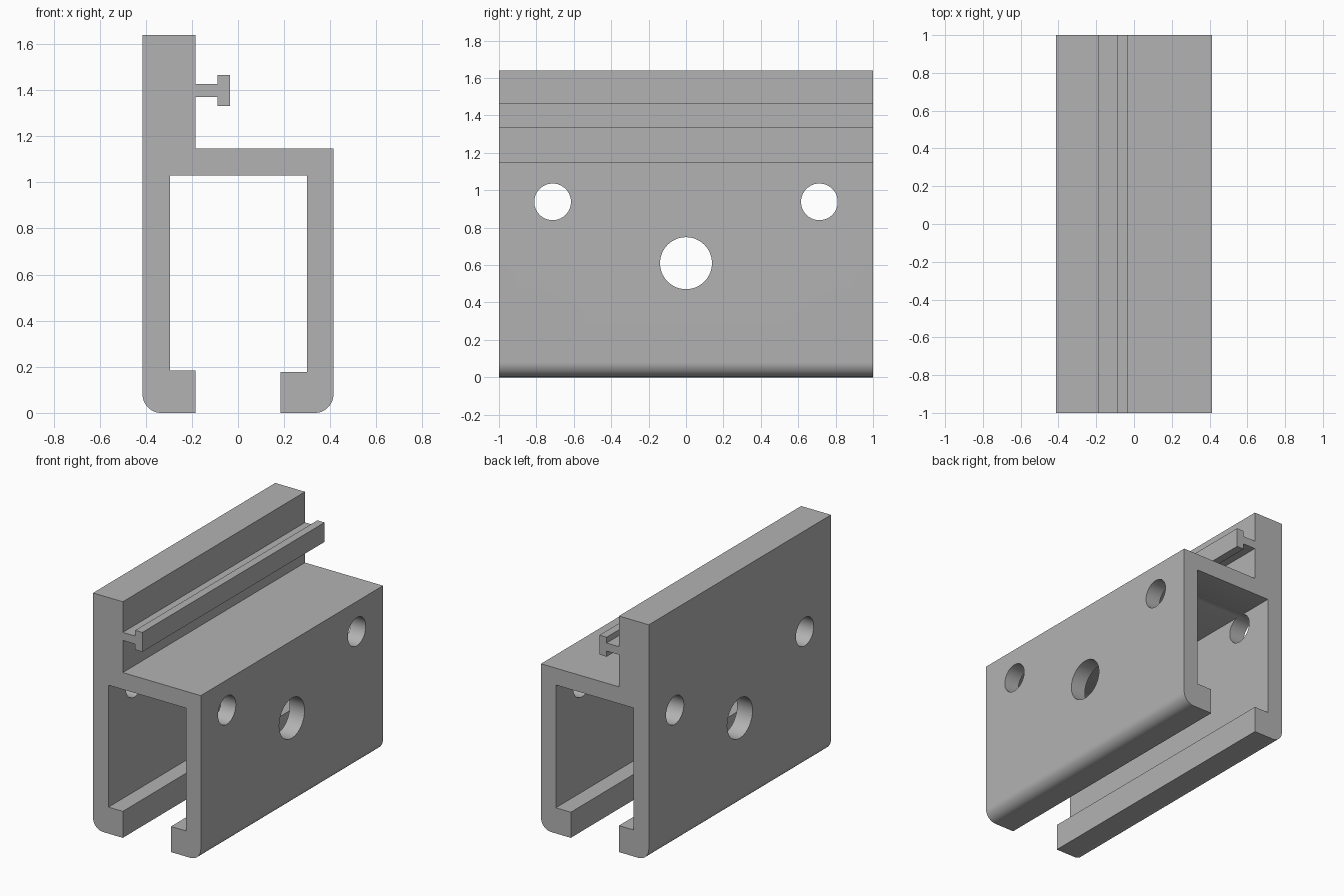
import bpy, bmesh, math

old = bpy.data.objects.get("Cube")
if old:
    bpy.data.objects.remove(old, do_unlink=True)

grey = bpy.data.materials.new("plain grey")
grey.use_nodes = True
colour = (0.45, 0.45, 0.45, 1)
grey.diffuse_color = colour
grey.node_tree.nodes["Principled BSDF"].inputs["Base Color"].default_value = colour


def arc(cx, cz, r, start, end, steps=12):
    """Points of a rounded corner in the x-z plane, angles in degrees."""
    angles = [math.radians(start + (end - start) * i / steps) for i in range(steps + 1)]
    return [(cx + r * math.cos(a), cz + r * math.sin(a)) for a in angles]


def extrude_profile(name, points, y0, y1):
    """Closed x-z outline extruded along y."""
    bm = bmesh.new()
    face = bm.faces.new([bm.verts.new((x, y0, z)) for x, z in points])
    result = bmesh.ops.extrude_face_region(bm, geom=[face])
    verts = [v for v in result["geom"] if isinstance(v, bmesh.types.BMVert)]
    bmesh.ops.translate(bm, verts=verts, vec=(0, y1 - y0, 0))
    bmesh.ops.recalc_face_normals(bm, faces=bm.faces[:])
    mesh = bpy.data.meshes.new(name)
    bm.to_mesh(mesh)
    bm.free()
    obj = bpy.data.objects.new(name, mesh)
    bpy.context.collection.objects.link(obj)
    mesh.materials.append(grey)
    return obj


# Rail section: tall back wall, T-shaped rib, channel roof, side wall and lips
side, lip, radius = 0.414, 0.185, 0.08
outline = (
    arc(-side + radius, radius, radius, 270, 180)
    + [(-side, 1.64), (-lip, 1.64)]
    + [(-lip, 1.427), (-0.09, 1.427), (-0.09, 1.467), (-0.035, 1.467),
       (-0.035, 1.332), (-0.09, 1.332), (-0.09, 1.371), (-lip, 1.371)]
    + [(-lip, 1.148), (side, 1.148)]
    + arc(side - radius, radius, radius, 0, -90)
    + [(lip, 0), (lip, 0.178), (0.3, 0.178), (0.3, 1.031),
       (-0.295, 1.031), (-0.295, 0.184), (-lip, 0.184), (-lip, 0)]
)
rail = extrude_profile("channel_rail", outline, -1, 1)

# Holes through both channel walls
for name, y, z, r in [("centre_hole_cutter", 0, 0.61, 0.139),
                      ("front_hole_cutter", -0.713, 0.938, 0.098),
                      ("back_hole_cutter", 0.713, 0.938, 0.098)]:
    bpy.ops.mesh.primitive_cylinder_add(vertices=64, radius=r, depth=1.2,
                                        location=(0, y, z),
                                        rotation=(0, math.pi / 2, 0))
    cutter = bpy.context.object
    cutter.name = name
    cutter.data.materials.append(grey)
    cut = rail.modifiers.new(name, "BOOLEAN")
    cut.operation = "DIFFERENCE"
    cut.solver = "EXACT"
    cut.object = cutter
    bpy.ops.object.select_all(action="DESELECT")
    rail.select_set(True)
    bpy.context.view_layer.objects.active = rail
    bpy.ops.object.modifier_apply(modifier=cut.name)
    bpy.data.objects.remove(cutter, do_unlink=True)

# Smooth corners and bores, crisp edges elsewhere
bpy.ops.object.shade_smooth_by_angle(angle=math.radians(30))
